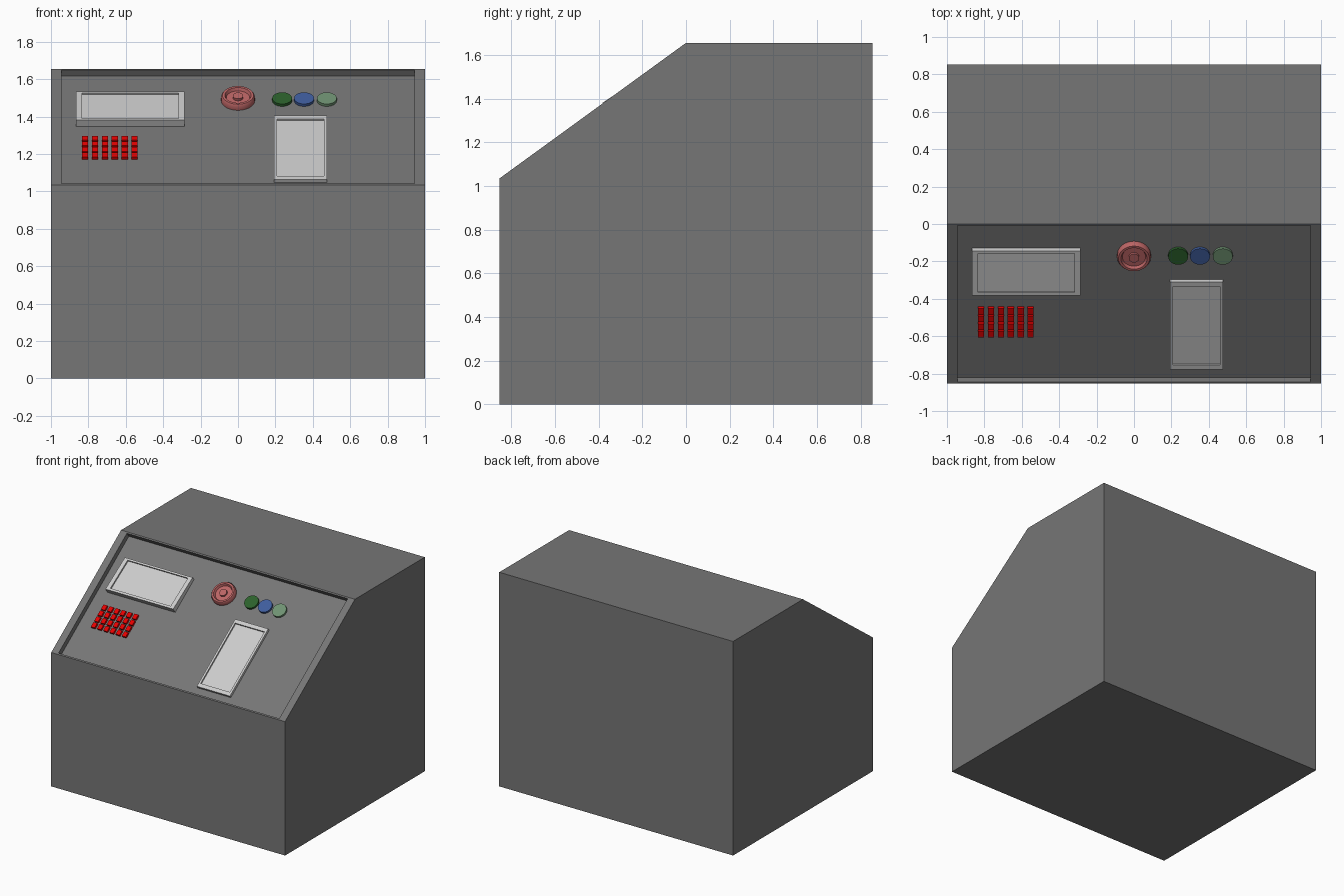
import bpy, bmesh, math
from mathutils import Matrix, Vector

if "Cube" in bpy.data.objects:
    bpy.data.objects.remove(bpy.data.objects["Cube"])

# Console outline and the frame of the sloped control face
HALF_Y, FRONT_Z, TOP_Z, RECESS = 0.853, 1.035, 1.655, 0.04
SLOPE = math.atan2(TOP_Z - FRONT_Z, HALF_Y)
PANEL = Matrix.Translation((0, -HALF_Y, FRONT_Z)) @ Matrix.Rotation(SLOPE, 4, 'X')


def material(name, rgb):
    m = bpy.data.materials.new(name)
    m.diffuse_color = (*rgb, 1)
    m.use_nodes = True
    m.node_tree.nodes["Principled BSDF"].inputs["Base Color"].default_value = m.diffuse_color
    return m


GREY = material("body_grey", (0.18, 0.18, 0.18))
PALE = material("pale_grey", (0.6, 0.6, 0.6))
RED = material("bright_red", (0.8, 0.0, 0.0))
ROSE = material("rose", (0.5, 0.13, 0.13))
GREEN = material("green", (0.025, 0.12, 0.025))
BLUE = material("blue", (0.05, 0.11, 0.34))
SAGE = material("sage", (0.16, 0.29, 0.17))


def make(name, bm, mat, matrix=PANEL):
    bmesh.ops.recalc_face_normals(bm, faces=bm.faces)
    me = bpy.data.meshes.new(name)
    bm.to_mesh(me)
    bm.free()
    ob = bpy.data.objects.new(name, me)
    bpy.context.collection.objects.link(ob)
    ob.matrix_world = matrix
    me.materials.append(mat)
    return ob


def sink(bm, face, offset):
    """Push a face in, leaving walls around it."""
    new = bmesh.ops.extrude_discrete_faces(bm, faces=[face])['faces'][0]
    bmesh.ops.translate(bm, verts=new.verts, vec=offset)


def add_box(bm, x0, x1, s0, s1, h0, h1):
    m = (Matrix.Translation(((x0 + x1) / 2, (s0 + s1) / 2, (h0 + h1) / 2))
         @ Matrix.Diagonal((x1 - x0, s1 - s0, h1 - h0, 1)))
    return bmesh.ops.create_cube(bm, size=1, matrix=m)['verts']


# Console body: side profile swept across x, with a shallow recessed panel
bm = bmesh.new()
profile = [(-HALF_Y, 0), (HALF_Y, 0), (HALF_Y, TOP_Z), (0, TOP_Z), (-HALF_Y, FRONT_Z)]
side = bm.faces.new([bm.verts.new((-1, y, z)) for y, z in profile])
ext = bmesh.ops.extrude_face_region(bm, geom=[side])['geom']
bmesh.ops.translate(bm, vec=(2, 0, 0), verts=[v for v in ext if isinstance(v, bmesh.types.BMVert)])
bmesh.ops.recalc_face_normals(bm, faces=bm.faces)
bm.normal_update()
normal = PANEL.to_3x3() @ Vector((0, 0, 1))
slope = max(bm.faces, key=lambda f: f.normal.dot(normal))
bmesh.ops.inset_individual(bm, faces=[slope], thickness=0.015)
for v in slope.verts:
    v.co.x = math.copysign(0.944, v.co.x)
sink(bm, slope, -normal * RECESS)
make("console_body", bm, GREY, Matrix())


# Screens: raised slabs with a sunken display
def screen(name, x0, x1, s0, s1, h_low, h_high, margin_x, in0, in1):
    bm = bmesh.new()
    for v in add_box(bm, x0, x1, s0, s1, -RECESS, 0):
        if v.co.z > -0.01:
            v.co.z = h_low if v.co.y < (s0 + s1) / 2 else h_high
    bm.normal_update()
    top = max(bm.faces, key=lambda f: f.normal.z)
    bmesh.ops.inset_individual(bm, faces=[top], thickness=0.01)
    for v in top.verts:
        v.co.x = x0 + margin_x if v.co.x < (x0 + x1) / 2 else x1 - margin_x
        v.co.y = in0 if v.co.y < (s0 + s1) / 2 else in1
        t = (v.co.y - s0) / (s1 - s0)
        v.co.z = h_low + t * (h_high - h_low)
    sink(bm, top, (0, 0, -0.012))
    make(name, bm, PALE)


screen("wide_screen", -0.866, -0.287, 0.584, 0.867, 0.003, -0.012, 0.032, 0.602, 0.852)
screen("tall_screen", 0.193, 0.476, 0.077, 0.657, -0.02, -0.02, 0.016, 0.107, 0.627)

# Keypad: 6 x 4 red keys
bm = bmesh.new()
for col in range(6):
    for row in range(4):
        x, s = -0.834 + col * 0.053, 0.287 + row * 0.0507
        add_box(bm, x, x + 0.033, s, s + 0.04, -RECESS, -0.024)
make("keypad", bm, RED)


# Round controls: lathed profiles (radius, height)
def lathe(name, x, s, pts, mat, sides=32):
    bm = bmesh.new()
    vs = [bm.verts.new((r, 0, h)) for r, h in pts]
    es = [bm.edges.new(p) for p in zip(vs, vs[1:])]
    bmesh.ops.spin(bm, geom=vs + es, axis=(0, 0, 1), cent=(0, 0, 0),
                   angle=math.tau, steps=sides)
    bmesh.ops.remove_doubles(bm, verts=bm.verts, dist=1e-5)
    ob = make(name, bm, mat, PANEL @ Matrix.Translation((x, s, -RECESS)))
    bpy.ops.object.select_all(action='DESELECT')
    ob.select_set(True)
    bpy.context.view_layer.objects.active = ob
    bpy.ops.object.shade_smooth_by_angle(angle=math.radians(35))


lathe("dial", 0, 0.822, [(0, 0), (0.09, 0), (0.09, 0.024), (0.083, 0.035), (0.07, 0.035),
                         (0.062, 0.018), (0.028, 0.018), (0.028, 0.032), (0, 0.032)], ROSE)
for name, x, mat in (("green_button", 0.236, GREEN), ("blue_button", 0.353, BLUE),
                     ("sage_button", 0.475, SAGE)):
    lathe(name, x, 0.821, [(0, 0), (0.053, 0), (0.053, 0.016), (0, 0.016)], mat)
